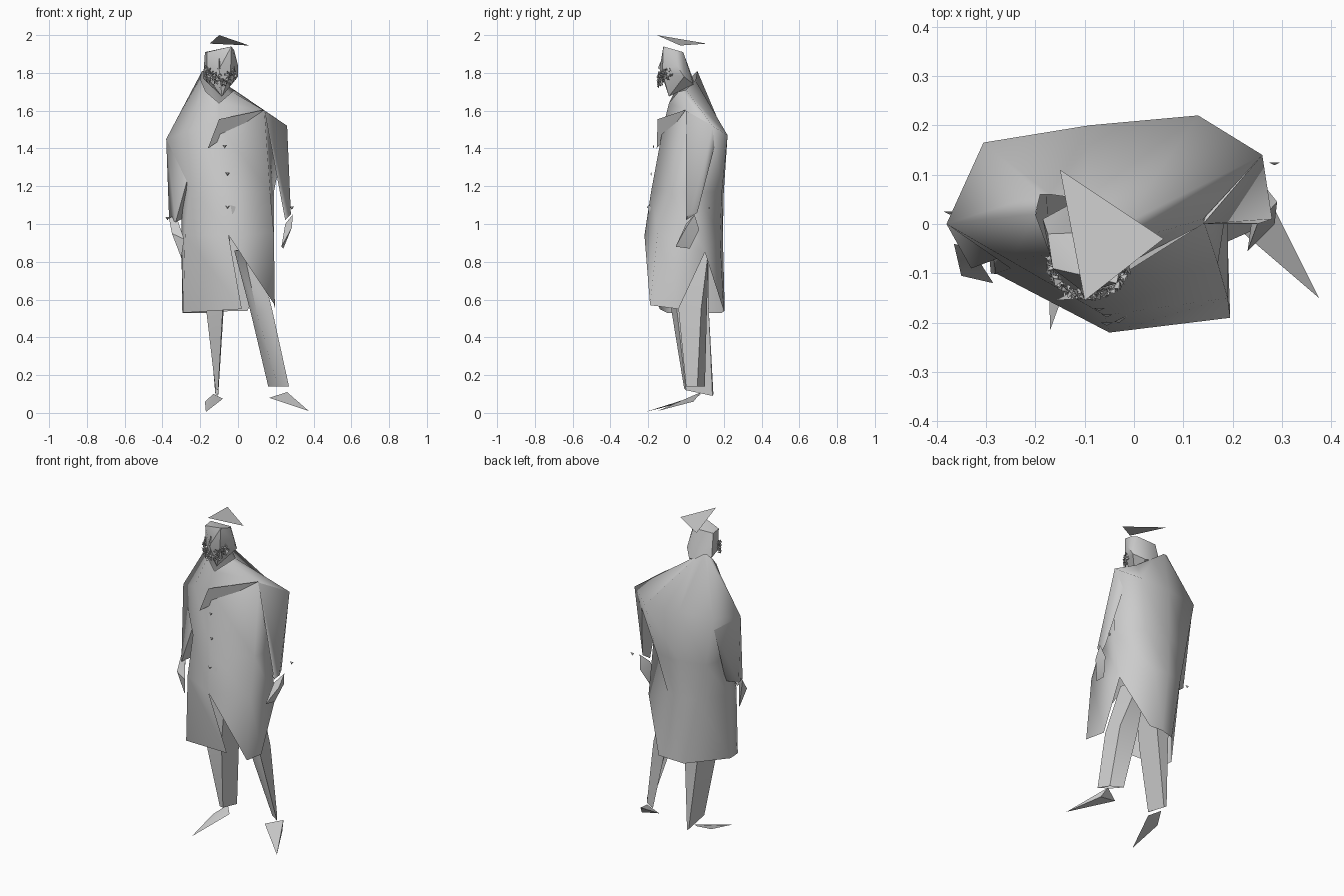
import bpy, bmesh, math, random
from mathutils import Vector

random.seed(4)


def finish(name, bm, smooth=True, angle=60):
    bmesh.ops.recalc_face_normals(bm, faces=bm.faces)
    me = bpy.data.meshes.new(name)
    bm.to_mesh(me)
    bm.free()
    ob = bpy.data.objects.new(name, me)
    bpy.context.collection.objects.link(ob)
    if smooth:
        bpy.ops.object.select_all(action='DESELECT')
        bpy.context.view_layer.objects.active = ob
        ob.select_set(True)
        bpy.ops.object.shade_smooth_by_angle(angle=math.radians(angle))
    return ob


def hull(name, pts, angle=35):
    """Faceted solid wrapped around a few points."""
    bm = bmesh.new()
    vs = [bm.verts.new(p) for p in pts]
    bmesh.ops.convex_hull(bm, input=vs)
    loose = [v for v in bm.verts if not v.link_faces]
    bmesh.ops.delete(bm, geom=loose, context='VERTS')
    return finish(name, bm, True, angle)


def sheet(name, pts):
    """Single flat piece of cloth."""
    bm = bmesh.new()
    bm.faces.new([bm.verts.new(p) for p in pts])
    return finish(name, bm, False)


# coat: rings run front, front right, right, back right, back, back left, left, front left
collar = [(-.10, -.09, 1.64), (-.03, -.04, 1.70), (-.02, .0, 1.71), (-.10, .05, 1.76),
          (-.17, .06, 1.81), (-.19, .06, 1.81), (-.20, .02, 1.77), (-.17, -.06, 1.70)]
shoulder = [(-.10, -.12, 1.52), (.14, .01, 1.60), (.26, .14, 1.52), (.13, .22, 1.47),
            (-.09, .20, 1.48), (-.305, .165, 1.48), (-.38, .0, 1.45), (-.25, -.075, 1.50)]
waist = [(-.06, -.185, 1.17), (.17, -.08, 1.17), (.19, .05, 1.17), (.07, .19, 1.17),
         (-.09, .20, 1.17), (-.25, .16, 1.17), (-.30, .02, 1.17), (-.25, -.09, 1.20)]
belly = [(-.05, -.22, .94), (.19, -.15, .95), (.19, .10, .85), (.0, .18, .94),
         (-.09, .195, .94), (-.20, .17, .94), (-.30, .0, .94), (-.28, -.10, .94)]
hem = [(.02, -.14, .55), (.195, -.19, .57), (.19, -.04, .55), (.05, .20, .54),
       (-.04, .205, .54), (-.12, .19, .53), (-.295, -.02, .53), (-.29, -.10, .53)]
bm = bmesh.new()
rings = [[bm.verts.new(p) for p in ring] for ring in (collar, shoulder, waist, belly, hem)]
for k in range(4):
    a, b = rings[k], rings[k + 1]
    for i in range(8):
        j = (i + 1) % 8
        if k == 3 and i == 0:            # front opening
            bm.faces.new((a[0], a[1], b[1]))
        elif k == 3 and i == 2:          # side vent
            bm.faces.new((a[2], a[3], b[3]))
        else:
            bm.faces.new((a[i], a[j], b[j], b[i]))
finish("coat", bm, True, 75)

# sleeves
hull("sleeve_left", [(-.38, 0, 1.45), (-.30, .15, 1.40), (-.25, -.06, 1.30),
                     (-.365, .0, 1.03), (-.33, -.09, 1.01), (-.29, .02, 1.03)], 60)
hull("sleeve_right", [(.14, .0, 1.60), (.26, .14, 1.52), (.19, .17, 1.48),
                      (.28, .01, 1.05), (.25, .0, 1.02), (.26, .06, 1.06)], 60)

# lapel
sheet("lapel", [(-.16, -.155, 1.40), (.14, .0, 1.605), (-.10, -.15, 1.555)])

# hands
hull("hand_left", [(-.365, -.04, 1.03), (-.33, -.05, 1.05), (-.35, -.105, .95),
                   (-.285, -.12, .92), (-.30, -.10, .82)])
hull("hand_right", [(.29, .045, 1.05), (.25, .0, 1.0), (.285, .0, .98),
                    (.24, .02, .87), (.23, -.055, .88), (.27, .07, .97)])


# trouser legs: flattened tubes
def leg(name, *sections):
    bm = bmesh.new()
    rs = [[bm.verts.new(p) for p in s] for s in sections]
    for a, b in zip(rs, rs[1:]):
        for i in range(4):
            j = (i + 1) % 4
            bm.faces.new((a[i], a[j], b[j], b[i]))
    finish(name, bm, True, 50)


leg("leg_right", [(-.02, .08, .86), (.03, -.06, .86), (.10, .0, .87), (.06, .12, .87)],
    [(.07, .11, .52), (.10, -.02, .53), (.18, -.04, .55), (.17, .08, .55)],
    [(.16, .10, .14), (.21, .04, .14), (.27, .0, .14), (.23, .06, .14)])
leg("leg_left", [(-.22, -.09, .90), (-.05, -.05, .90), (-.04, .12, .95), (-.18, .12, .95)],
    [(-.17, -.08, .56), (-.08, -.05, .56), (-.075, .12, .56), (-.16, .11, .56)],
    [(-.12, -.01, .13), (-.105, .0, .12), (-.105, .14, .09), (-.12, .145, .10)])

# shoes
hull("shoe_left", [(-.17, -.215, .005), (-.175, .0, .06), (-.13, .085, .10), (-.08, .03, .075)])
hull("shoe_right", [(.375, -.15, .01), (.165, .03, .08), (.26, .08, .11), (.28, .04, .06)])

# head: leans back from crown to nape, narrowing to the chin
hull("head", [(-.175, -.02, 1.91), (-.04, -.015, 1.91), (-.02, -.05, 1.92),
              (-.035, -.12, 1.94), (-.165, -.09, 1.91), (-.185, .01, 1.77), (-.13, .04, 1.76),
              (-.05, .04, 1.74), (.0, -.01, 1.78), (.0, -.05, 1.84), (-.04, -.125, 1.80),
              (-.10, -.14, 1.82), (-.165, -.08, 1.78), (-.085, -.09, 1.675)])
hull("nose", [(-.10, -.125, 1.88), (-.115, -.125, 1.82), (-.085, -.125, 1.82), (-.10, -.15, 1.825)])

# beard: curls scattered around the jaw
bm = bmesh.new()
for i in range(170):
    t = random.uniform(-1, 1)
    a = t * 1.5
    low = 1.73 + .05 * abs(t) ** 2
    c = Vector((-.093 + .08 * math.sin(a), -.065 - .082 * math.cos(a),
                random.uniform(low, 1.79 + .05 * abs(t))))
    vs = [bm.verts.new(c + Vector([random.uniform(-.011, .011) for _ in range(3)]))
          for _ in range(4)]
    for f in ((0, 1, 2), (0, 1, 3), (0, 2, 3), (1, 2, 3)):
        bm.faces.new([vs[n] for n in f])
finish("beard", bm, False)

# hat brim
sheet("hat", [(-.15, .11, 1.955), (-.10, -.155, 2.0), (.06, -.03, 1.945)])

# buttons down the front and on the cuffs
for i, (x, y, z) in enumerate([(-.07, -.17, 1.41), (-.055, -.183, 1.265), (-.055, -.20, 1.09),
                               (.285, .125, 1.085), (-.373, .025, 1.03)]):
    hull(f"button_{i + 1}", [(x - .012, y, z + .008), (x + .012, y, z + .008),
                             (x, y, z - .01), (x, y - .006, z)])

# watch fob
sheet("watch_fob", [(-.04, -.198, 1.10), (-.005, -.18, 1.09), (-.03, -.20, 1.05)])
